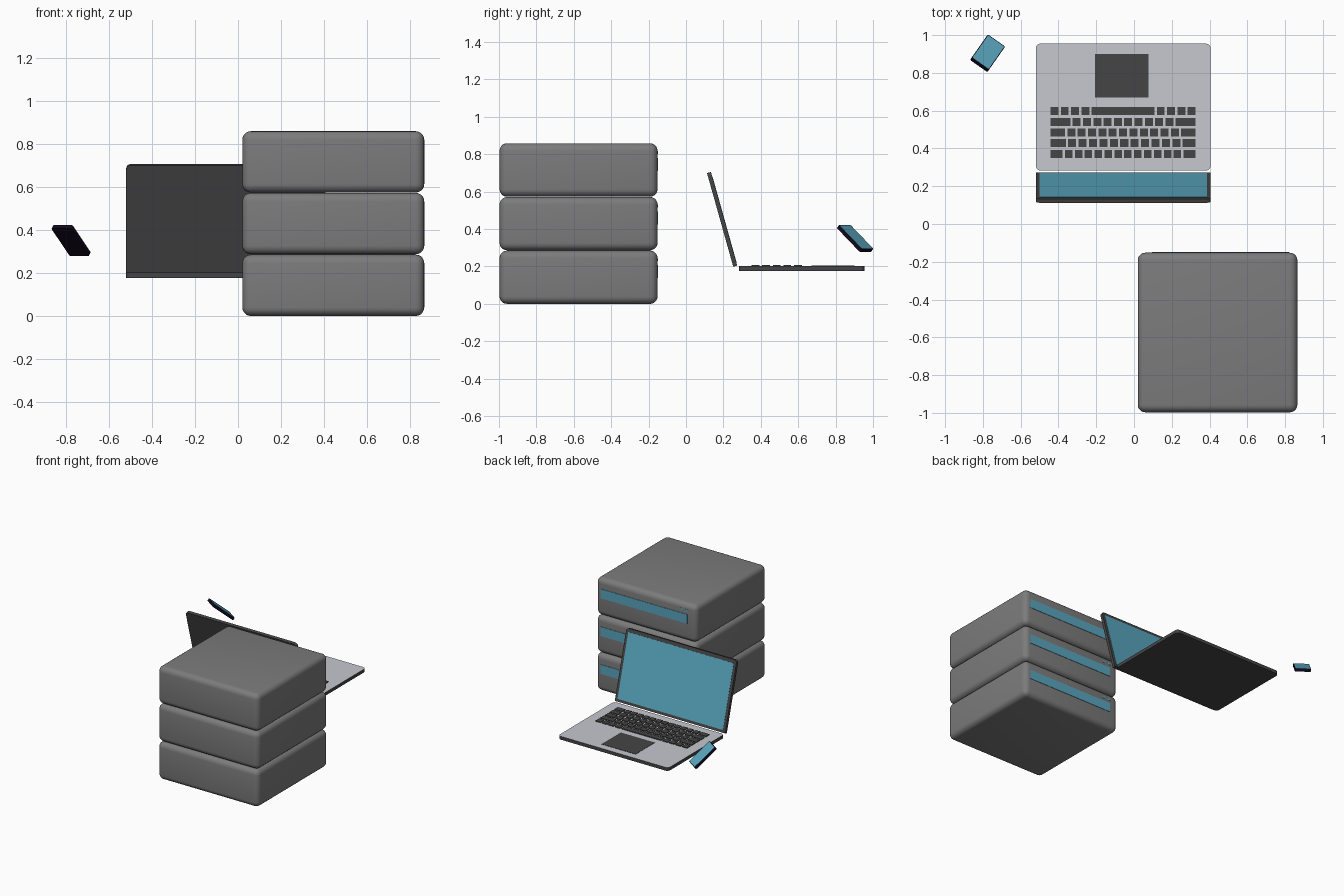
import bpy, bmesh
from mathutils import Matrix, Vector

if "Cube" in bpy.data.objects:
    bpy.data.objects.remove(bpy.data.objects["Cube"])


def material(name, r, g, b):
    m = bpy.data.materials.new(name)
    m.diffuse_color = (r, g, b, 1)
    m.use_nodes = True
    m.node_tree.nodes["Principled BSDF"].inputs["Base Color"].default_value = m.diffuse_color
    return m


GREY = material("server_grey", 0.2, 0.2, 0.2)
DARK = material("dark_grey", 0.06, 0.06, 0.06)
LIGHT = material("light_grey", 0.57, 0.58, 0.62)
BLUE = material("screen_blue", 0.1, 0.38, 0.52)
BLACK = material("phone_black", 0.006, 0.003, 0.014)


def add_box(bm, size, center=(0, 0, 0)):
    bmesh.ops.create_cube(bm, size=1, matrix=Matrix.Translation(center) @ Matrix.Diagonal((*size, 1)))


def finish(bm, name, mats, frame=Matrix.Identity(4)):
    me = bpy.data.meshes.new(name)
    bm.normal_update()
    bm.to_mesh(me)
    bm.free()
    for m in mats:
        me.materials.append(m)
    ob = bpy.data.objects.new(name, me)
    ob.matrix_world = frame
    bpy.context.collection.objects.link(ob)
    return ob


def slab(name, size, center, mats, radius=0.0, frame=Matrix.Identity(4), top_only=False):
    """Plate with rounded plan corners; a second material goes on its upper face."""
    bm = bmesh.new()
    add_box(bm, size, center)
    if radius:
        edges = [e for e in bm.edges
                 if abs(e.verts[0].co.z - e.verts[1].co.z) > size[2] / 2
                 and (not top_only or e.verts[0].co.y > center[1])]
        bmesh.ops.bevel(bm, geom=edges, offset=radius, segments=5, profile=0.5, affect='EDGES')
    bm.normal_update()
    if len(mats) > 1:
        for f in bm.faces:
            if f.normal.z > 0.9:
                f.material_index = 1
    return finish(bm, name, mats, frame)


def basis(x, y, origin):
    x, y = Vector(x).normalized(), Vector(y).normalized()
    m = Matrix((x, y, x.cross(y))).transposed().to_4x4()
    m.translation = origin
    return m


# Stack of three rounded server units with a blue strip and two lights each
for i in range(3):
    z0 = i * 0.2865
    bm = bmesh.new()
    add_box(bm, (0.845, 0.845, 0.285), (0.4425, -0.5745, z0 + 0.1425))
    bmesh.ops.bevel(bm, geom=bm.edges[:], offset=0.04, segments=5, profile=0.5, affect='EDGES')
    ob = finish(bm, f"server_unit_{i + 1}", [GREY])
    bpy.context.view_layer.objects.active = ob
    ob.select_set(True)
    bpy.ops.object.shade_smooth_by_angle()
    ob.select_set(False)
    slab(f"server_strip_{i + 1}", (0.725, 0.01, 0.07), (0.457, -0.154, z0 + 0.172), [BLUE])
    for j, x in enumerate((0.145, 0.1)):
        slab(f"server_light_{i + 1}_{j + 1}", (0.022, 0.01, 0.015), (x, -0.155, z0 + 0.236), [BLUE])

# Laptop base and trackpad
slab("laptop_base", (0.925, 0.672, 0.025), (-0.057, 0.619, 0.1895), [DARK, LIGHT], 0.025)
slab("trackpad", (0.285, 0.23, 0.003), (-0.065, 0.785, 0.2025), [DARK])

# Keyboard rows: (y, relative key widths), stretched to a common row length
rows = [
    (0.598, [1] * 4 + [7.9] + [1] * 4),
    (0.541, [2.5] + [1] * 10 + [2.5]),
    (0.485, [1.8] + [1] * 11 + [1.8]),
    (0.428, [1.9] + [1] * 11 + [1.6]),
    (0.371, [1.6] + [1] * 12 + [1.6]),
]
GAP, LEFT, LENGTH = 0.0125, -0.442, 0.768
bm = bmesh.new()
for y, widths in rows:
    unit = (LENGTH - GAP * (len(widths) - 1)) / sum(widths)
    x = LEFT
    for w in widths:
        add_box(bm, (w * unit, 0.042, 0.007), (x + w * unit / 2, y, 0.2045))
        x += w * unit + GAP
finish(bm, "keyboard_keys", [DARK])

# Laptop lid leaning back, with its screen facing the keyboard
lid = basis((-1, 0, 0), (0, -0.27, 0.963), (-0.057, 0.193, 0.452))
slab("laptop_lid", (0.925, 0.52, 0.022), (0, 0, 0), [DARK], 0.022, lid, top_only=True)
slab("laptop_screen", (0.885, 0.475, 0.003), (0, -0.003, 0.011), [BLUE], 0, lid)

# Tilted phone
phone = basis((0.82, -0.574, 0), (0.436, 0.623, -0.65), (-0.775, 0.904, 0.35))
slab("phone_body", (0.112, 0.2, 0.02), (0, 0, 0), [BLACK], 0.009, phone)
slab("phone_screen", (0.104, 0.19, 0.002), (0, 0, 0.01), [BLUE], 0.006, phone)
